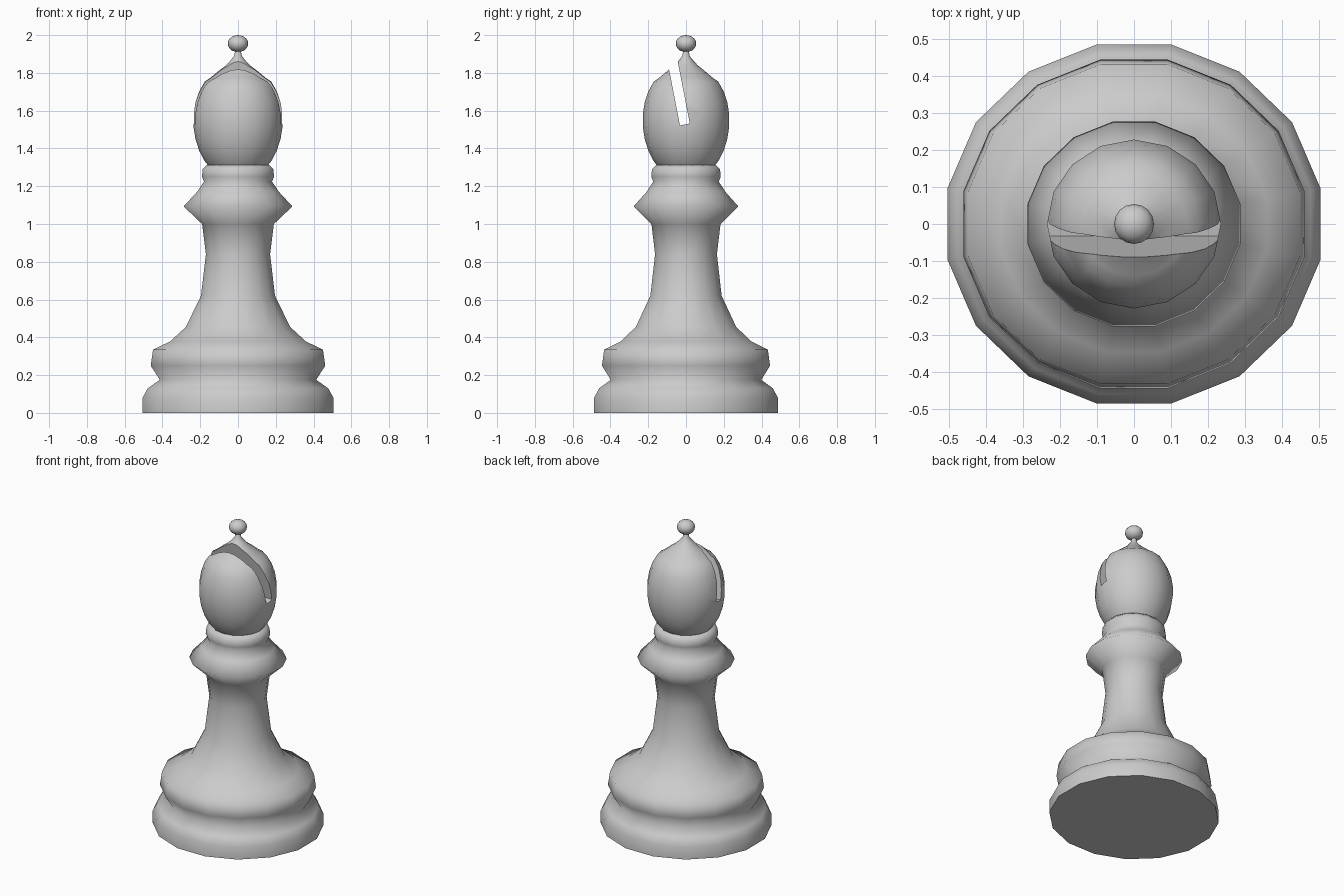
import bpy, bmesh, math
from mathutils import Matrix

if "Cube" in bpy.data.objects:
    bpy.data.objects.remove(bpy.data.objects["Cube"])


def lathe(name, profile, sides, offset=0.0, sx=1.0, sy=1.0, smooth=80):
    """Revolve (radius, z) points around z; radius 0 makes a pole, open ends get capped."""
    bm = bmesh.new()
    rings = []
    for r, z in profile:
        if r == 0:
            rings.append([bm.verts.new((0, 0, z))])
        else:
            rings.append([bm.verts.new((sx * r * math.cos(a), sy * r * math.sin(a), z))
                          for a in (math.tau * (i + offset) / sides for i in range(sides))])
    for low, high in zip(rings, rings[1:]):
        for i in range(sides):
            j = (i + 1) % sides
            if len(low) == 1:
                bm.faces.new((low[0], high[j], high[i]))
            elif len(high) == 1:
                bm.faces.new((low[i], low[j], high[0]))
            else:
                bm.faces.new((low[i], low[j], high[j], high[i]))
    if len(rings[0]) > 1:
        bm.faces.new(rings[0][::-1])
    if len(rings[-1]) > 1:
        bm.faces.new(rings[-1])
    bmesh.ops.recalc_face_normals(bm, faces=bm.faces)
    mesh = bpy.data.meshes.new(name)
    bm.to_mesh(mesh)
    bm.free()
    ob = bpy.data.objects.new(name, mesh)
    bpy.context.collection.objects.link(ob)
    shade(ob, smooth)
    return ob


def select(ob):
    bpy.ops.object.select_all(action='DESELECT')
    ob.select_set(True)
    bpy.context.view_layer.objects.active = ob


def shade(ob, degrees):
    select(ob)
    bpy.ops.object.shade_smooth_by_angle(angle=math.radians(degrees))


# Turned body: foot, waist, stem, flange and neck ring (half-widths across flats)
flat = math.cos(math.pi / 16)
body = [(0.505, 0), (0.505, 0.08), (0.478, 0.13), (0.414, 0.175), (0.462, 0.25),
        (0.45, 0.335), (0.36, 0.378), (0.276, 0.455), (0.196, 0.62), (0.17, 0.84),
        (0.19, 1.0), (0.288, 1.093), (0.217, 1.17), (0.18, 1.225), (0.191, 1.25),
        (0.187, 1.29), (0.165, 1.312)]
lathe("body", [(r / flat, z) for r, z in body], 16, 0.5, 1.0, 0.963, 89.7)

# Egg-shaped head: elliptical lower part, then a flared tip
head_profile = [(0, 1.225)]
for k in range(1, 12):
    a = math.radians(-90 + 12 * k)
    up = 0.325 if a < 0 else 0.305
    head_profile.append((0.237 * math.cos(a), 1.55 + up * math.sin(a)))
head_profile += [(0.145, 1.775), (0.097, 1.815), (0.066, 1.838), (0.04, 1.865),
                 (0.02, 1.89), (0.014, 1.925), (0, 1.93)]
head = lathe("head", head_profile, 16, 0, 1.0, 0.97, 60)

# Slanted slot cut through the head
bm = bmesh.new()
bmesh.ops.create_cube(bm, size=1, matrix=Matrix.Translation((0, -0.006, 1.527))
                      @ Matrix.Rotation(math.radians(11), 4, 'X')
                      @ Matrix.Translation((0, 0, 0.25))
                      @ Matrix.Diagonal((1, 0.053, 0.5, 1)))
cut_mesh = bpy.data.meshes.new("slot_cutter")
bm.to_mesh(cut_mesh)
bm.free()
cutter = bpy.data.objects.new("slot_cutter", cut_mesh)
bpy.context.collection.objects.link(cutter)
cutter.hide_render = True
mod = head.modifiers.new("slot", 'BOOLEAN')
mod.operation = 'DIFFERENCE'
mod.solver = 'EXACT'
mod.object = cutter
select(head)
bpy.ops.object.modifier_move_to_index(modifier="slot", index=0)
bpy.ops.object.modifier_apply(modifier="slot")
bpy.data.objects.remove(cutter)
shade(head, 45)

# Small finial ball
ball = [(0.054 * math.sin(math.pi * k / 10), 1.955 - 0.045 * math.cos(math.pi * k / 10))
        for k in range(1, 10)]
lathe("finial_ball", [(0, 1.91)] + ball + [(0, 2.0)], 16)
